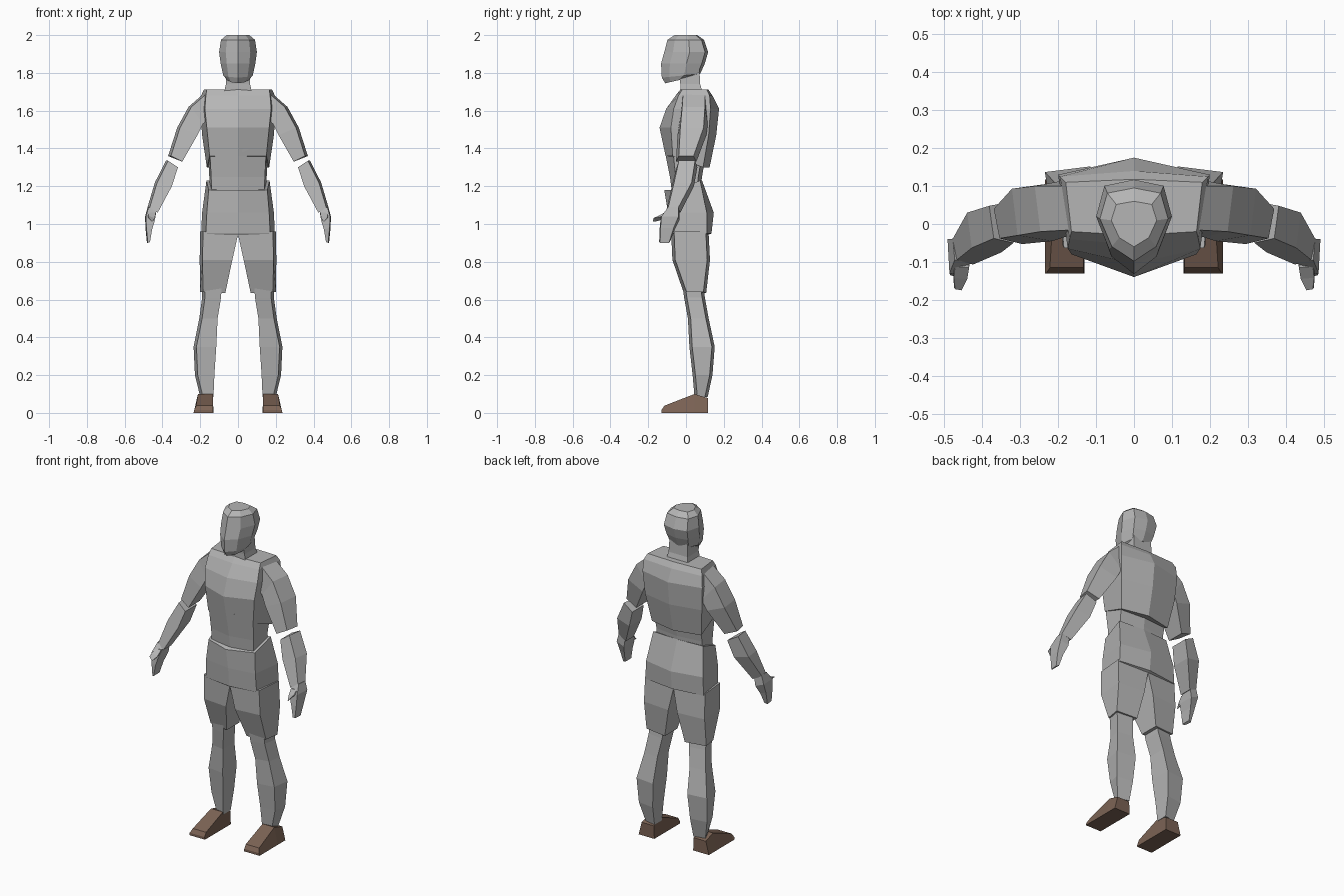
import bpy, bmesh


def material(name, rgb):
    m = bpy.data.materials.new(name)
    m.diffuse_color = (*rgb, 1)
    return m


GREY = material("light grey", (0.46, 0.46, 0.46))
BROWN = material("shoe brown", (0.2, 0.125, 0.09))


def loft(name, rings, mat=GREY):
    """Flat-shaded capped skin through rings of equal point count."""
    bm = bmesh.new()
    loops = [[bm.verts.new(p) for p in ring] for ring in rings]
    n = len(loops[0])
    for a, b in zip(loops, loops[1:]):
        for i in range(n):
            j = (i + 1) % n
            bm.faces.new((a[i], a[j], b[j], b[i]))
    bm.faces.new(loops[0][::-1])
    bm.faces.new(loops[-1])
    bmesh.ops.recalc_face_normals(bm, faces=bm.faces)
    me = bpy.data.meshes.new(name)
    bm.to_mesh(me)
    bm.free()
    me.materials.append(mat)
    ob = bpy.data.objects.new(name, me)
    bpy.context.collection.objects.link(ob)
    return ob


def hexring(z, wf, wb, yf, yfs, ybs, yb, dz=0):
    """Body section with a ridge down the middle of the front and back."""
    return [(0, yf, z), (wf, yfs, z), (wb, ybs, z + dz),
            (0, yb, z + dz), (-wb, ybs, z + dz), (-wf, yfs, z)]


def limb(name, sections, side, mat=GREY, bevel=0.015):
    """Four-sided limb. Section: outer x, outer z, inner x, inner z, front y, back y."""
    rings = []
    for xo, zo, xi, zi, yf, yb in sections:
        rings.append([(side * (xo - bevel), yf + bevel, zo), (side * xo, yb - bevel, zo),
                      (side * xi, yb, zi), (side * xi, yf, zi)])
    return loft(name, rings, mat)


# Torso and hips
loft("chest", [hexring(1.36, 0.15, 0.165, -0.108, -0.07, 0.09, 0.125, -0.06),
               hexring(1.51, 0.165, 0.19, -0.14, -0.08, 0.12, 0.16, -0.04),
               hexring(1.61, 0.175, 0.2, -0.105, -0.065, 0.13, 0.175),
               hexring(1.68, 0.17, 0.195, -0.055, -0.04, 0.125, 0.14),
               hexring(1.712, 0.165, 0.18, -0.03, -0.02, 0.11, 0.118)])
loft("abdomen", [hexring(1.17, 0.14, 0.15, -0.075, -0.05, 0.06, 0.075),
                 hexring(1.25, 0.142, 0.152, -0.085, -0.055, 0.065, 0.085),
                 hexring(1.40, 0.15, 0.16, -0.115, -0.07, 0.09, 0.11)])
loft("hips", [hexring(0.93, 0.10, 0.11, -0.07, -0.06, 0.08, 0.09),
              hexring(0.95, 0.17, 0.195, -0.085, -0.065, 0.11, 0.135),
              hexring(1.06, 0.165, 0.19, -0.095, -0.07, 0.11, 0.147),
              hexring(1.18, 0.155, 0.167, -0.115, -0.06, 0.075, 0.085, 0.05)])

# Neck and head
loft("neck", [[(s * w, y, z) for s, y in ((1, yf), (1, yb), (-1, yb), (-1, yf))]
              for z, w, yf, yb in ((1.69, 0.075, -0.03, 0.09), (1.74, 0.064, -0.03, 0.075),
                                   (1.84, 0.06, -0.04, 0.07))])
head = []
for z, w, yf, yb, tilt in ((1.745, 0.058, -0.11, 0.02, 0.03), (1.775, 0.078, -0.128, 0.075, 0.02),
                           (1.85, 0.092, -0.132, 0.1, 0), (1.91, 0.1, -0.115, 0.117, 0),
                           (1.975, 0.09, -0.098, 0.095, 0), (2.0, 0.06, -0.06, 0.06, 0)):
    d = yb - yf
    half = [(0.65 * w, yf + 0.2 * d), (w, yf + 0.58 * d), (0.78 * w, yf + 0.93 * d)]
    pts = [(0, yf)] + half + [(0, yb)] + [(-x, y) for x, y in reversed(half)]
    head.append([(x, y, z + tilt * (y - yf) / d) for x, y in pts])
loft("head", head)

for side, tag in ((1, "left"), (-1, "right")):
    # Arms
    limb(tag + "_upper_arm", [(0.17, 1.70, 0.15, 1.56, -0.03, 0.115),
                              (0.262, 1.62, 0.185, 1.53, -0.035, 0.115),
                              (0.322, 1.51, 0.215, 1.47, -0.045, 0.108),
                              (0.37, 1.36, 0.295, 1.33, -0.053, 0.055)], side)
    limb(tag + "_forearm", [(0.382, 1.335, 0.318, 1.30, -0.05, 0.06),
                            (0.44, 1.22, 0.35, 1.20, -0.075, 0.042),
                            (0.48, 1.085, 0.425, 1.06, -0.107, -0.03)], side, bevel=0.012)
    limb(tag + "_hand", [(0.478, 1.09, 0.432, 1.07, -0.10, -0.035),
                         (0.492, 1.04, 0.44, 1.02, -0.135, -0.035),
                         (0.49, 0.98, 0.455, 0.97, -0.14, -0.06),
                         (0.482, 0.90, 0.466, 0.905, -0.142, -0.085)], side, bevel=0.005)
    limb(tag + "_thumb", [(0.475, 1.06, 0.435, 1.06, -0.115, -0.08),
                          (0.478, 1.045, 0.44, 1.03, -0.145, -0.10),
                          (0.475, 1.032, 0.455, 1.012, -0.175, -0.165)], side, bevel=0.003)
    # Legs
    limb(tag + "_thigh", [(0.2, 0.96, 0.0, 0.945, -0.078, 0.12),
                          (0.203, 0.81, 0.03, 0.81, -0.072, 0.127),
                          (0.2, 0.64, 0.067, 0.635, -0.012, 0.107)], side)
    limb(tag + "_lower_leg", [(0.19, 0.68, 0.085, 0.68, -0.02, 0.09),
                              (0.19, 0.61, 0.09, 0.61, -0.01, 0.1),
                              (0.205, 0.50, 0.108, 0.50, 0.01, 0.12),
                              (0.235, 0.35, 0.115, 0.35, 0.018, 0.152),
                              (0.228, 0.20, 0.125, 0.20, 0.035, 0.14),
                              (0.2, 0.085, 0.13, 0.085, 0.045, 0.115)], side)
    # Shoe: cross-sections from heel to toe, narrower along the top
    loft(tag + "_shoe", [[(side * 0.235, y, 0), (side * 0.13, y, 0),
                          (side * 0.133, y, z), (side * xo, y, z)]
                         for y, z, xo in ((0.117, 0.078, 0.215), (0.045, 0.1, 0.212),
                                          (-0.115, 0.038, 0.222), (-0.13, 0.015, 0.232))], BROWN)
